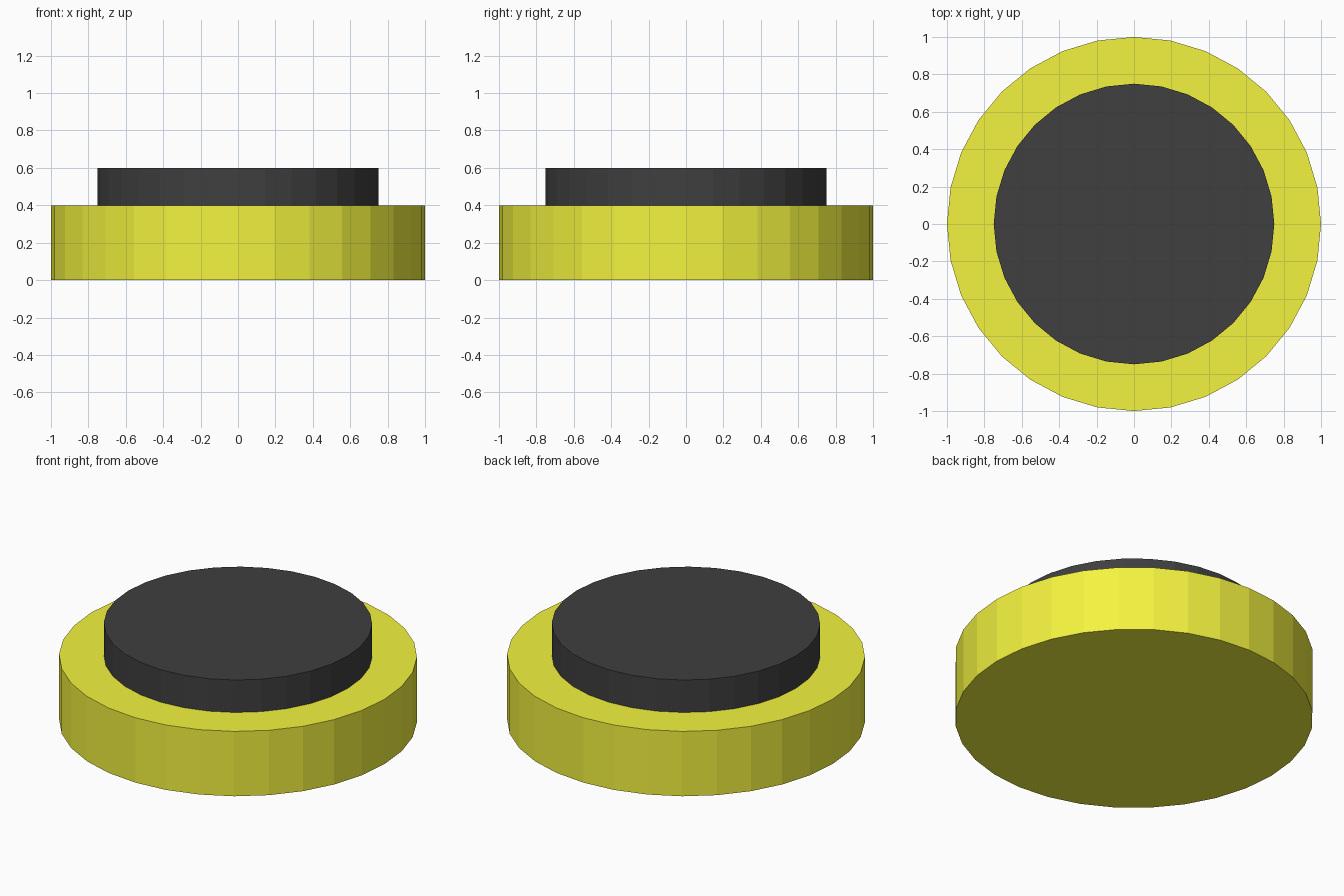
import bpy

if "Cube" in bpy.data.objects:
    bpy.data.objects.remove(bpy.data.objects["Cube"])


def material(name, color):
    mat = bpy.data.materials.new(name)
    mat.diffuse_color = (*color, 1)
    mat.use_nodes = True
    mat.node_tree.nodes["Principled BSDF"].inputs["Base Color"].default_value = mat.diffuse_color
    return mat


def disc(name, radius, bottom, top, mat):
    bpy.ops.mesh.primitive_cylinder_add(
        vertices=32, radius=radius, depth=top - bottom,
        location=(0, 0, (bottom + top) / 2))
    obj = bpy.context.object
    obj.name = name
    obj.data.materials.append(mat)
    return obj


yellow = material("yellow", (0.9, 0.9, 0.05))
black = material("black", (0.05, 0.05, 0.05))

# Wide base ring
disc("button_base", 1.0, 0.0, 0.4, yellow)
# Raised push cap resting on the base
disc("button_cap", 0.75, 0.4, 0.6, black)
